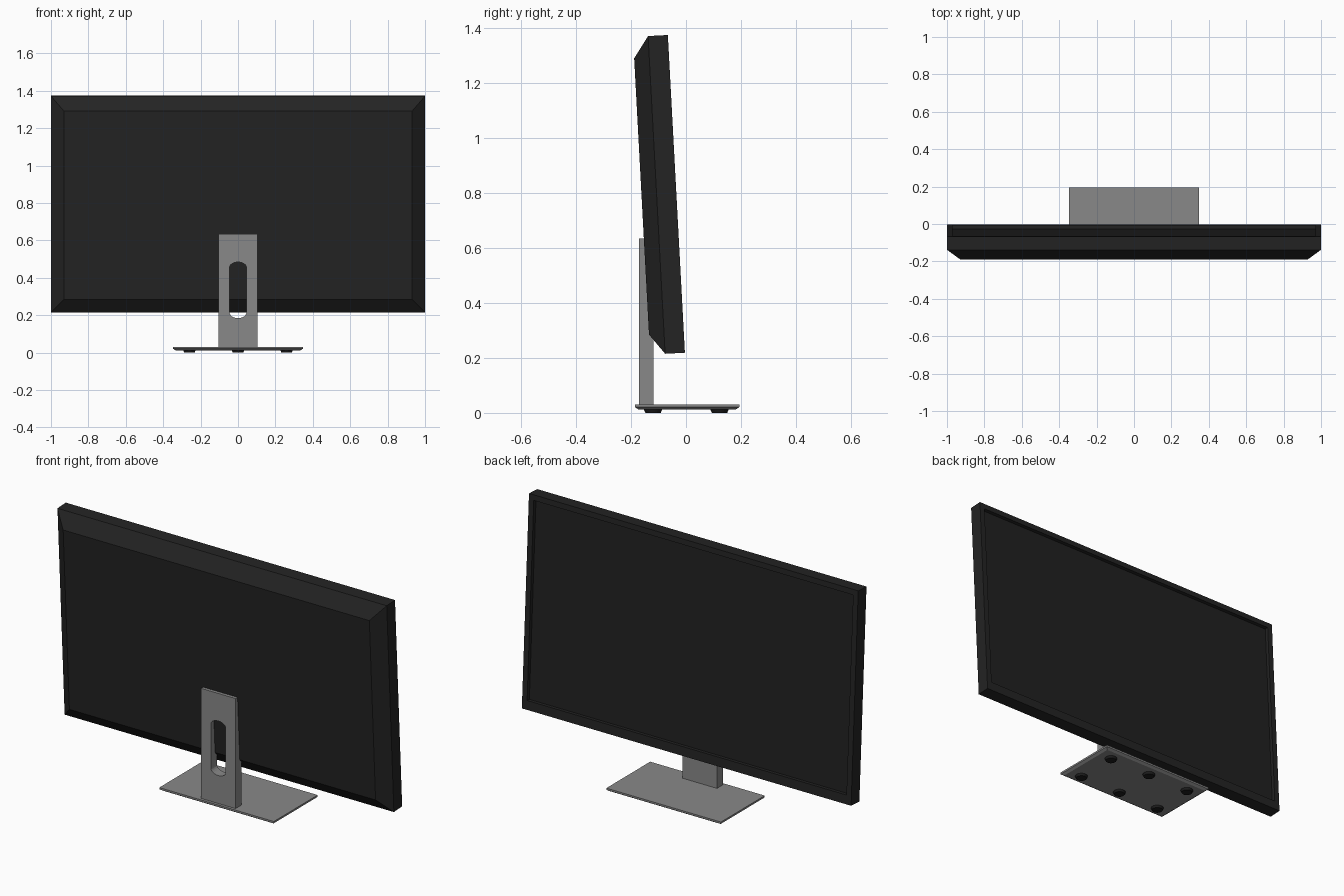
import bpy, bmesh, math
from mathutils import Matrix, Vector

if "Cube" in bpy.data.objects:
    bpy.data.objects.remove(bpy.data.objects["Cube"])


def material(name, v):
    m = bpy.data.materials.new(name)
    m.diffuse_color = (v, v, v, 1)
    m.use_nodes = True
    m.node_tree.nodes["Principled BSDF"].inputs["Base Color"].default_value = m.diffuse_color
    return m


BLACK = material("black_plastic", 0.017)
SCREEN = material("dark_screen", 0.015)
GREY = material("grey_metal", 0.25)
RUBBER = material("black_rubber", 0.012)


def finish(bm, name, mats):
    bmesh.ops.recalc_face_normals(bm, faces=bm.faces)
    me = bpy.data.meshes.new(name)
    bm.to_mesh(me)
    bm.free()
    for m in mats:
        me.materials.append(m)
    ob = bpy.data.objects.new(name, me)
    bpy.context.collection.objects.link(ob)
    return ob


def loft(bm, rings):
    """Join rings of equal length and cap both ends; returns the end caps."""
    vs = [[bm.verts.new(p) for p in r] for r in rings]
    for a, b in zip(vs, vs[1:]):
        for i in range(len(a)):
            j = (i + 1) % len(a)
            bm.faces.new((a[i], a[j], b[j], b[i]))
    return bm.faces.new(vs[0]), bm.faces.new(vs[-1])


def panel_ring(y, hx, z0, z1):
    return [(-hx, y, z0), (hx, y, z0), (hx, y, z1), (-hx, y, z1)]


# display: tapered housing, bezel and recessed screen, tilted back
H = 1.158
bm = bmesh.new()
back, screen = loft(bm, [
    panel_ring(-0.127, 0.93, 0.073, H - 0.078),
    panel_ring(-0.072, 1.0, 0, H),
    panel_ring(0, 1.0, 0, H),
    panel_ring(0, 0.97, 0.05, H - 0.03),
    panel_ring(-0.02, 0.97, 0.05, H - 0.03),
])
screen.material_index = 1
bm.transform(Matrix.Translation((0, -0.004, 0.219)) @ Matrix.Rotation(math.radians(3.07), 4, 'X'))
finish(bm, "display", [BLACK, SCREEN])


# base plate with chamfered underside
def plate_ring(z, inset):
    hx, y0, y1 = 0.348 - inset, -0.186 + inset, 0.194 - inset
    return [(-hx, y0, z), (hx, y0, z), (hx, y1, z), (-hx, y1, z)]


bm = bmesh.new()
loft(bm, [plate_ring(0.012, 0.014), plate_ring(0.021, 0), plate_ring(0.031, 0)])
finish(bm, "base_plate", [GREY])

# neck: extruded outline with a round-ended cable slot
curve = bpy.data.curves.new("neck", 'CURVE')
curve.dimensions = '2D'
curve.fill_mode = 'BOTH'
curve.extrude = 0.026


def outline(points):
    s = curve.splines.new('POLY')
    s.points.add(len(points) - 1)
    for p, (x, z) in zip(s.points, points):
        p.co = (x, z, 0, 1)
    s.use_cyclic_u = True


outline([(-0.105, 0.03), (0.105, 0.03), (0.105, 0.635), (-0.105, 0.635)])
slot = []
for zc, start in ((0.455, 0), (0.213, math.pi)):
    for i in range(13):
        a = start + math.pi * i / 12
        slot.append((0.045 * math.cos(a), zc + 0.029 * math.sin(a)))
outline(slot)
tmp = bpy.data.objects.new("neck_curve", curve)
bpy.context.collection.objects.link(tmp)
bpy.context.view_layer.update()
bm = bmesh.new()
bm.from_mesh(tmp.to_mesh())
tmp.to_mesh_clear()
bpy.data.objects.remove(tmp)
bmesh.ops.remove_doubles(bm, verts=bm.verts, dist=1e-5)
bm.transform(Matrix.Translation((0, -0.145, 0)) @ Matrix.Rotation(math.pi / 2, 4, 'X'))
for f in bm.faces:
    f.smooth = False
finish(bm, "neck", [GREY])

# six round rubber feet
for n, (x, y) in enumerate((x, y) for x in (-0.26, 0, 0.26) for y in (-0.12, 0.122)):
    bm = bmesh.new()
    bmesh.ops.create_cone(bm, cap_ends=True, segments=24, radius1=0.028, radius2=0.034,
                          depth=0.014, matrix=Matrix.Translation((x, y, 0.007)))
    finish(bm, f"foot_{n + 1}", [RUBBER])
